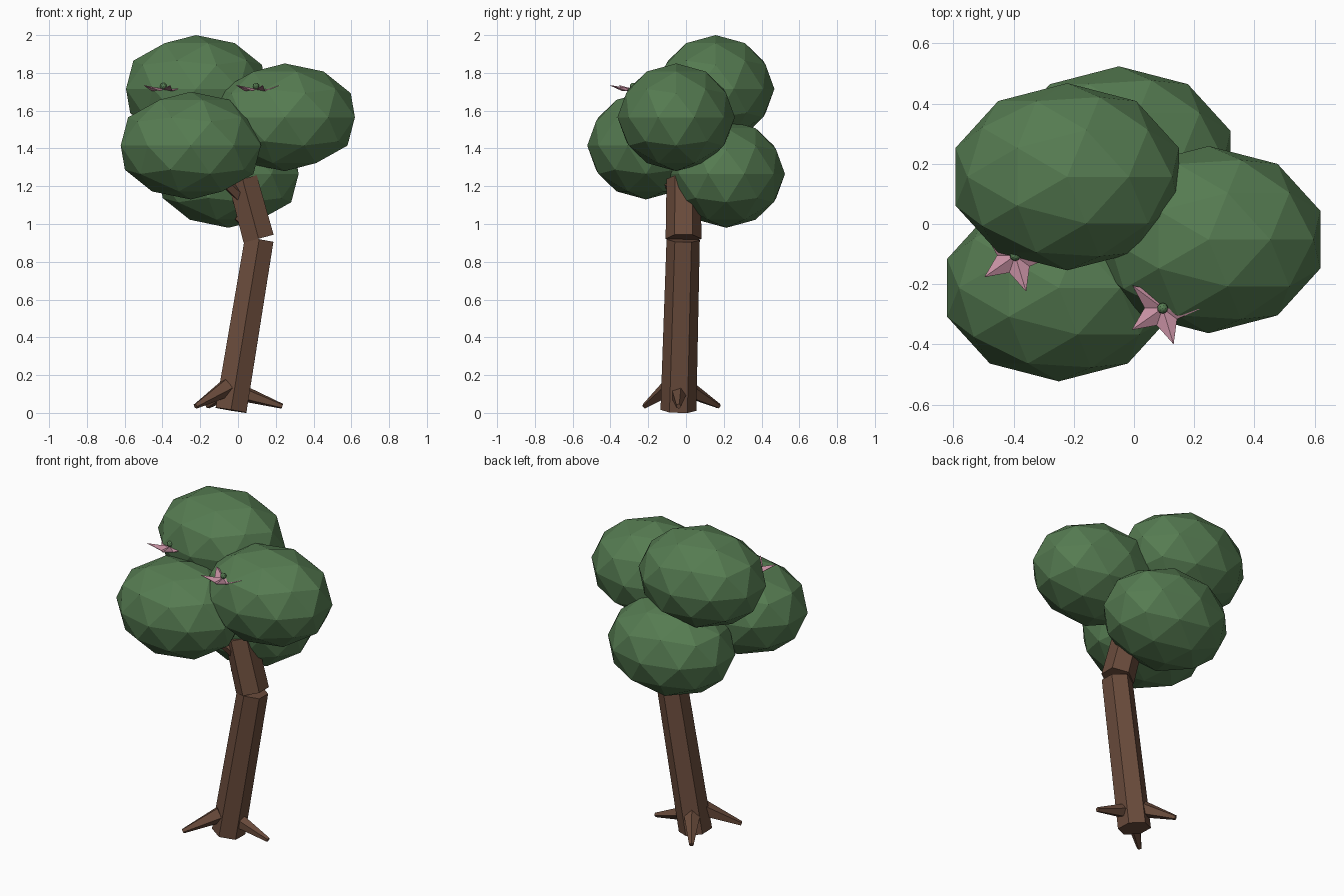
import bpy, bmesh, math
from mathutils import Vector

if "Cube" in bpy.data.objects:
    bpy.data.objects.remove(bpy.data.objects["Cube"])


def material(name, rgb):
    m = bpy.data.materials.new(name)
    m.diffuse_color = (*rgb, 1)
    m.use_nodes = True
    m.node_tree.nodes["Principled BSDF"].inputs["Base Color"].default_value = m.diffuse_color
    return m


BARK = material("bark brown", (0.145, 0.072, 0.045))
LEAF = material("leaf green", (0.092, 0.2, 0.083))
PINK = material("petal pink", (0.55, 0.27, 0.35))


def finish(name, bm, mat):
    me = bpy.data.meshes.new(name)
    bm.to_mesh(me)
    bm.free()
    me.materials.append(mat)
    ob = bpy.data.objects.new(name, me)
    bpy.context.collection.objects.link(ob)
    return ob


def limb(name, a, b, r1, r2, sides):
    """Tapered low-poly limb running from a to b."""
    a, b = Vector(a), Vector(b)
    d = b - a
    bm = bmesh.new()
    bmesh.ops.create_cone(bm, cap_ends=True, segments=sides,
                          radius1=r1, radius2=r2, depth=d.length)
    ob = finish(name, bm, BARK)
    ob.rotation_mode = 'QUATERNION'
    ob.rotation_quaternion = Vector((0, 0, 1)).rotation_difference(d)
    ob.location = (a + b) / 2
    return ob


def ball(name, centre, radii, level):
    bm = bmesh.new()
    bmesh.ops.create_icosphere(bm, subdivisions=level, radius=1)
    ob = finish(name, bm, LEAF)
    ob.location, ob.scale = centre, radii
    return ob


# trunk in two leaning pieces
limb("lower_trunk", (-0.037, -0.04, 0.014), (0.112, -0.015, 0.917), 0.095, 0.088, 6)
limb("upper_trunk", (0.109, -0.013, 0.922), (0.024, -0.013, 1.238), 0.095, 0.09, 6)

# roots
limb("right_root", (-0.01, -0.04, 0.115), (0.235, -0.04, 0.035), 0.05, 0.014, 5)
limb("front_left_root", (-0.06, -0.085, 0.135), (-0.225, -0.22, 0.035), 0.05, 0.014, 5)
limb("back_left_root", (-0.05, 0.01, 0.125), (-0.16, 0.175, 0.035), 0.05, 0.014, 5)

# small branches reaching into the leaves
limb("upper_branch", (0.03, -0.04, 1.13), (-0.13, -0.13, 1.28), 0.035, 0.025, 5)
limb("lower_branch", (0.06, -0.03, 0.99), (-0.01, -0.04, 1.035), 0.03, 0.015, 5)

# leaf clumps
for name, c in {"top_leaves": (-0.222, 0.157, 1.715),
                "right_leaves": (0.248, -0.052, 1.565),
                "front_leaves": (-0.25, -0.212, 1.415),
                "back_leaves": (-0.05, 0.213, 1.265)}.items():
    ball(name, c, (0.39, 0.311, 0.285), 2)

# five-pointed flowers with a small green bud
for i, c in enumerate([(0.095, -0.28, 1.712), (-0.395, -0.105, 1.712)], 1):
    bm = bmesh.new()
    mid = bm.verts.new((0, 0, 0.003))
    ring = []
    for k in range(10):
        t = math.radians(143 + 36 * k)
        r, z = (0.125, 0.023) if k % 2 == 0 else (0.06, -0.006)
        ring.append(bm.verts.new((r * math.cos(t), r * math.sin(t), z)))
    for k in range(10):
        bm.faces.new((mid, ring[k], ring[(k + 1) % 10]))
    ob = finish(f"flower_{i}", bm, PINK)
    ob.location = c
    sol = ob.modifiers.new("thickness", 'SOLIDIFY')
    sol.thickness = 0.003
    ball(f"flower_bud_{i}", (c[0], c[1], c[2] + 0.018), (0.018,) * 3, 2)
